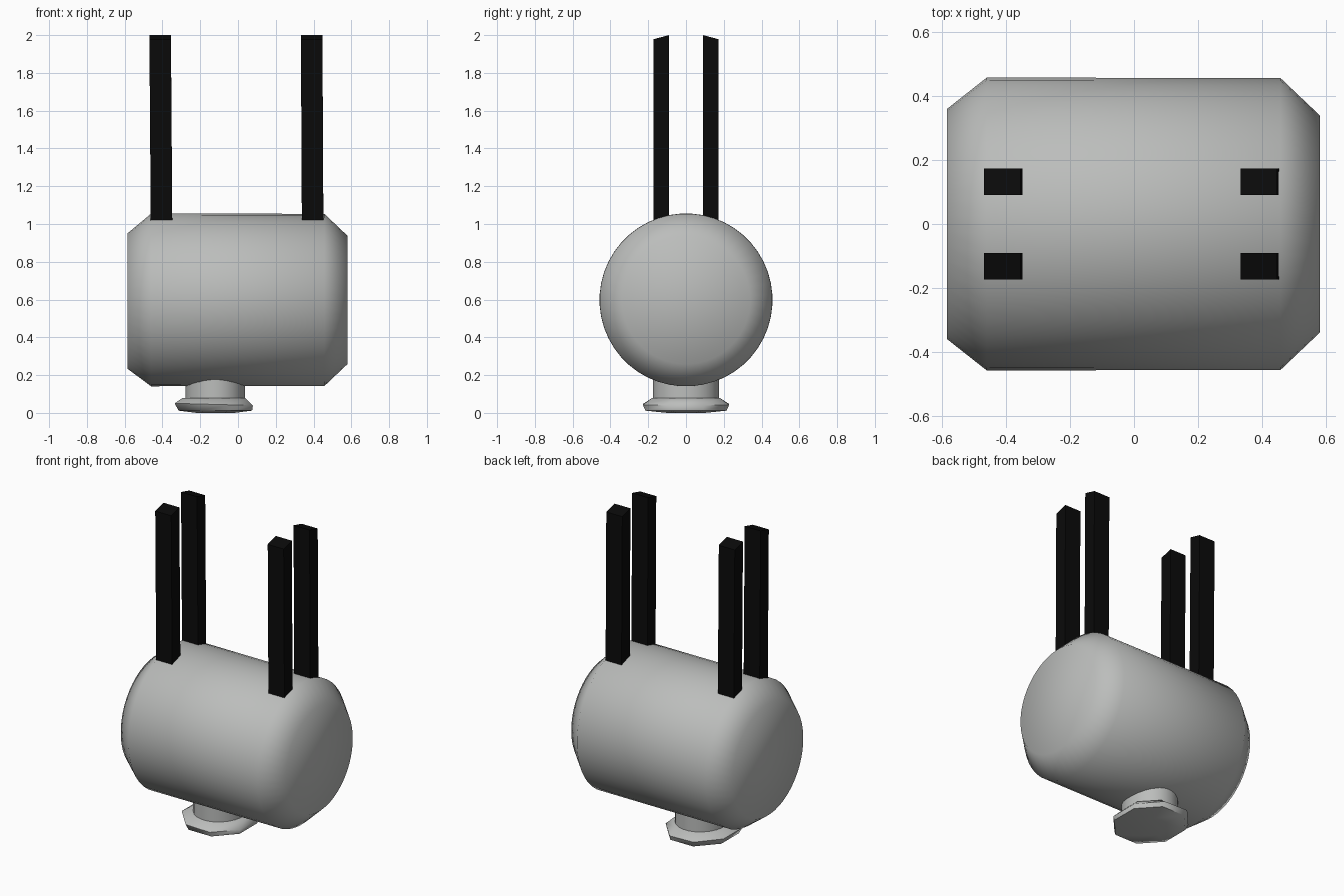
import bpy, bmesh, math
from mathutils import Vector

if "Cube" in bpy.data.objects:
    bpy.data.objects.remove(bpy.data.objects["Cube"])


def material(name, rgb):
    m = bpy.data.materials.new(name)
    m.diffuse_color = (*rgb, 1)
    m.use_nodes = True
    m.node_tree.nodes["Principled BSDF"].inputs["Base Color"].default_value = m.diffuse_color
    return m


GREY = material("light grey", (0.5, 0.51, 0.5))
BLACK = material("black", (0.003, 0.003, 0.003))


def finish(name, bm, mat, smooth_angle=None):
    bmesh.ops.recalc_face_normals(bm, faces=bm.faces)
    me = bpy.data.meshes.new(name)
    bm.to_mesh(me)
    bm.free()
    ob = bpy.data.objects.new(name, me)
    bpy.context.collection.objects.link(ob)
    me.materials.append(mat)
    if smooth_angle:
        bpy.ops.object.select_all(action='DESELECT')
        ob.select_set(True)
        bpy.context.view_layer.objects.active = ob
        bpy.ops.object.shade_smooth_by_angle(angle=math.radians(smooth_angle))
    return ob


def loft(name, rings, sides, mat, angle):
    """Skin a list of rings, each a function of angle giving a point."""
    bm = bmesh.new()
    loops = [[bm.verts.new(ring(2 * math.pi * (i + 0.5) / sides)) for i in range(sides)]
             for ring in rings]
    for a, b in zip(loops, loops[1:]):
        for i in range(sides):
            j = (i + 1) % sides
            bm.faces.new((a[i], a[j], b[j], b[i]))
    bm.faces.new(loops[0])
    bm.faces.new(loops[-1])
    return finish(name, bm, mat, angle)


def x_ring(x, r, z=0.598):
    return lambda t: Vector((x, r * math.cos(t), z + r * math.sin(t)))


def z_ring(cx, rx, ry, z, tilt=0.0):
    return lambda t: Vector((cx + rx * math.cos(t), ry * math.sin(t), z + tilt * math.cos(t)))


# barrel body lying along x, with chamfered ends
loft("barrel_body", [x_ring(-0.584, 0.36, 0.592), x_ring(-0.46, 0.458),
                     x_ring(0.457, 0.457), x_ring(0.58, 0.34)], 48, GREY, 60)

# short neck under the body
loft("neck", [z_ring(-0.12, 0.158, 0.175, 0.05), z_ring(-0.12, 0.158, 0.175, 0.26)],
     24, GREY, 60)

# flared octagonal lip at the bottom of the neck
k = 1 / math.cos(math.pi / 8)
loft("neck_lip", [z_ring(-0.12, 0.10 * k, 0.10 * k, 0.0),
                  z_ring(-0.12, 0.195 * k, 0.215 * k, 0.012),
                  z_ring(-0.128, 0.207 * k, 0.228 * k, 0.045, -0.006),
                  z_ring(-0.128, 0.165 * k, 0.178 * k, 0.08)], 8, GREY, 60)

# four upright posts with tops slanting down to the outside
for side, x_bottom, x_top in (("left", -0.405, -0.412), ("right", 0.395, 0.39)):
    for end, s in (("front", -1), ("back", 1)):
        bm = bmesh.new()
        bmesh.ops.create_cube(bm, size=1)
        for v in bm.verts:
            top, outer = v.co.z > 0, v.co.y > 0
            v.co.x = (x_top if top else x_bottom) + v.co.x * 0.114
            v.co.y = s * (0.173 if outer else 0.09)
            v.co.z = (1.978 if outer else 2.0) if top else (1.015 if outer else 1.03)
        finish(f"{end}_{side}_post", bm, BLACK)
